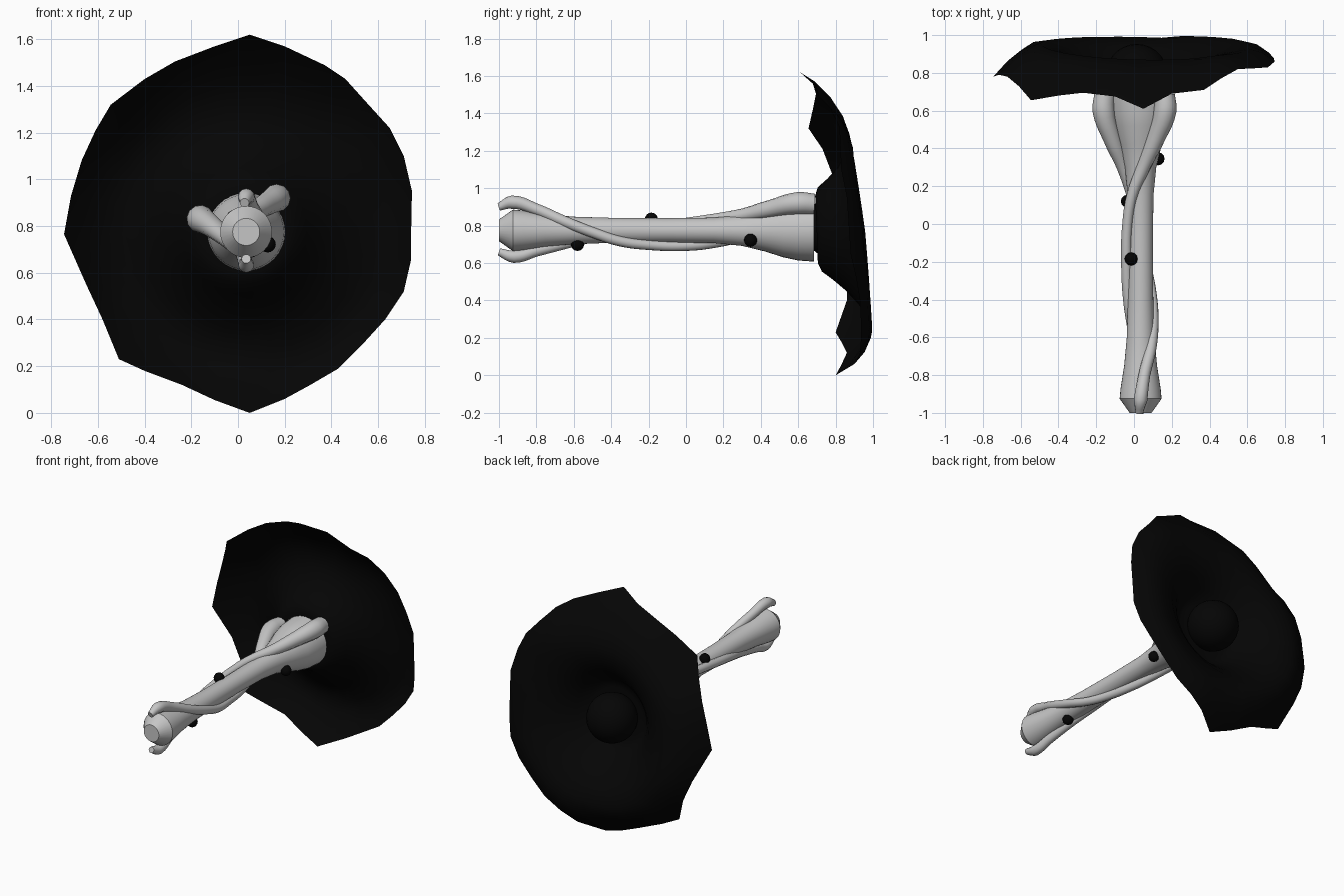
import bpy, bmesh, math

if "Cube" in bpy.data.objects:
    bpy.data.objects.remove(bpy.data.objects["Cube"])

CX, CZ = 0.035, 0.775          # stem axis


def material(name, value):
    m = bpy.data.materials.new(name)
    m.diffuse_color = (value, value, value, 1)
    m.use_nodes = True
    m.node_tree.nodes["Principled BSDF"].inputs["Base Color"].default_value = m.diffuse_color
    return m


GREY = material("pale grey", 0.56)
BLACK = material("black", 0.0015)


def finish(bm, name, mat, angle=50):
    bmesh.ops.recalc_face_normals(bm, faces=bm.faces)
    mesh = bpy.data.meshes.new(name)
    bm.to_mesh(mesh)
    bm.free()
    ob = bpy.data.objects.new(name, mesh)
    bpy.context.collection.objects.link(ob)
    mesh.materials.append(mat)
    smooth(ob, angle)
    return ob


def smooth(ob, angle):
    bpy.ops.object.select_all(action='DESELECT')
    ob.select_set(True)
    bpy.context.view_layer.objects.active = ob
    bpy.ops.object.shade_smooth_by_angle(angle=math.radians(angle))


def bridge(bm, a, b):
    n = len(a)
    for i in range(n):
        j = (i + 1) % n
        bm.faces.new((a[i], a[j], b[j], b[i]))


# stem: lathe profile (y, radius)
def stem():
    bm = bmesh.new()
    n, rings = 32, []
    for y, r in [(-1, .058), (-.925, .111), (-.87, .106), (-.75, .087), (-.6, .073),
                 (-.4, .067), (-.1, .065), (.15, .068), (.3, .083), (.42, .112),
                 (.52, .144), (.6, .161), (.685, .167)]:
        rings.append([bm.verts.new((CX + r * math.cos(2 * math.pi * i / n), y,
                                    CZ + r * math.sin(2 * math.pi * i / n))) for i in range(n)])
    for a, b in zip(rings, rings[1:]):
        bridge(bm, a, b)
    bm.faces.new(rings[0])
    bm.faces.new(rings[-1])
    finish(bm, "stem", GREY, 40)


# vines: tapered tubes winding round the stem (x, y, z, radius)
def vine(name, pts):
    cu = bpy.data.curves.new(name, 'CURVE')
    cu.dimensions = '3D'
    cu.bevel_depth = 1
    cu.bevel_resolution = 4
    cu.resolution_u = 5
    cu.use_fill_caps = True
    sp = cu.splines.new('BEZIER')
    sp.bezier_points.add(len(pts) - 1)
    for p, (x, y, z, r) in zip(sp.bezier_points, pts):
        p.co = (x, y, z)
        p.radius = r
        p.handle_left_type = p.handle_right_type = 'AUTO'
    ob = bpy.data.objects.new(name, cu)
    bpy.context.collection.objects.link(ob)
    cu.materials.append(GREY)
    bpy.ops.object.select_all(action='DESELECT')
    ob.select_set(True)
    bpy.context.view_layer.objects.active = ob
    bpy.ops.object.convert(target='MESH')
    smooth(bpy.context.object, 50)


def ball(name, x, y, z, r, seg):
    bm = bmesh.new()
    bmesh.ops.create_uvsphere(bm, u_segments=seg, v_segments=seg // 2 + 2, radius=r)
    bmesh.ops.translate(bm, verts=bm.verts, vec=(x, y, z))
    finish(bm, name, BLACK, 60)


# cap: thin funnel flaring out to a ragged rim
def cap():
    rim = [(.05, .61, 1.62), (.2, .69, 1.57), (.37, .71, 1.49), (.46, .77, 1.43), (.55, .82, 1.33),
           (.65, .825, 1.22), (.71, .83, 1.1), (.745, .86, .95), (.742, .87, .8), (.74, .88, .65),
           (.71, .91, .52), (.63, .93, .4), (.53, .935, .29), (.43, .935, .19), (.31, .93, .12),
           (.2, .9, .06), (.05, .8, 0), (-.1, .83, .055), (-.24, .86, .12), (-.4, .83, .18),
           (-.51, .8, .23), (-.58, .86, .4), (-.65, .86, .55), (-.745, .78, .765), (-.715, .79, .93),
           (-.67, .78, 1.08), (-.61, .73, 1.21), (-.545, .655, 1.32), (-.4, .68, 1.43),
           (-.27, .695, 1.505), (-.1, .675, 1.57)]
    bm = bmesh.new()
    rings = []
    cx, cz = .025, .78

    def tilt(c, s, r):
        k = .075 if s > 0 else .045
        return -(k * s + .012 * c) * (r / .52) ** 2

    for r, y in [(.1, .705), (.18, .7), (.225, .718), (.27, .775), (.33, .84), (.42, .91), (.52, .945)]:
        ring = []
        for x, _, z in rim:
            d = math.hypot(x - cx, z - cz)
            c, s = (x - cx) / d, (z - cz) / d
            ring.append(bm.verts.new((cx + r * c, y + tilt(c, s, r), cz + r * s)))
        rings.append(ring)
    for t in (.35, .7, 1):
        ring = []
        for v, (x, y, z) in zip(rings[6], rim):
            bulge = .14 * t * (1 - t)
            ring.append(bm.verts.new((v.co.x + (x - v.co.x) * t, v.co.y + (y - v.co.y) * t + bulge,
                                      v.co.z + (z - v.co.z) * t)))
        rings.append(ring)
    for a, b in zip(rings, rings[1:]):
        bridge(bm, a, b)
    bm.faces.new(rings[0])
    finish(bm, "cap", BLACK, 80)


stem()
vine("vine_a", [(.028, -1, .9, .02), (.035, -.93, .925, .036), (.055, -.8, .887, .031),
                (.09, -.65, .822, .03), (.102, -.5, .764, .028), (.09, -.35, .716, .027),
                (.06, -.2, .697, .027), (.025, 0, .692, .027), (-.01, .15, .71, .029),
                (-.055, .3, .75, .036), (-.115, .45, .8, .047), (-.16, .6, .83, .06),
                (-.155, .685, .83, .056)])
vine("vine_b", [(.035, -1, .66, .02), (.035, -.92, .635, .034), (.025, -.8, .665, .03),
                (0, -.6, .715, .028), (-.03, -.4, .76, .028), (-.04, -.2, .79, .028),
                (-.035, 0, .815, .027), (-.01, .15, .835, .029), (.05, .3, .855, .036),
                (.115, .45, .89, .047), (.165, .6, .92, .06), (.16, .685, .915, .056)])
cap()
ball("cap_core", .015, .79, .79, .163, 28)
for i, (x, y, z) in enumerate([(.055, -.58, .7), (-.015, -.185, .835), (-.035, .12, .785), (.127, .345, .722)]):
    ball(f"bead_{i + 1}", x, y, z, .035, 12)
